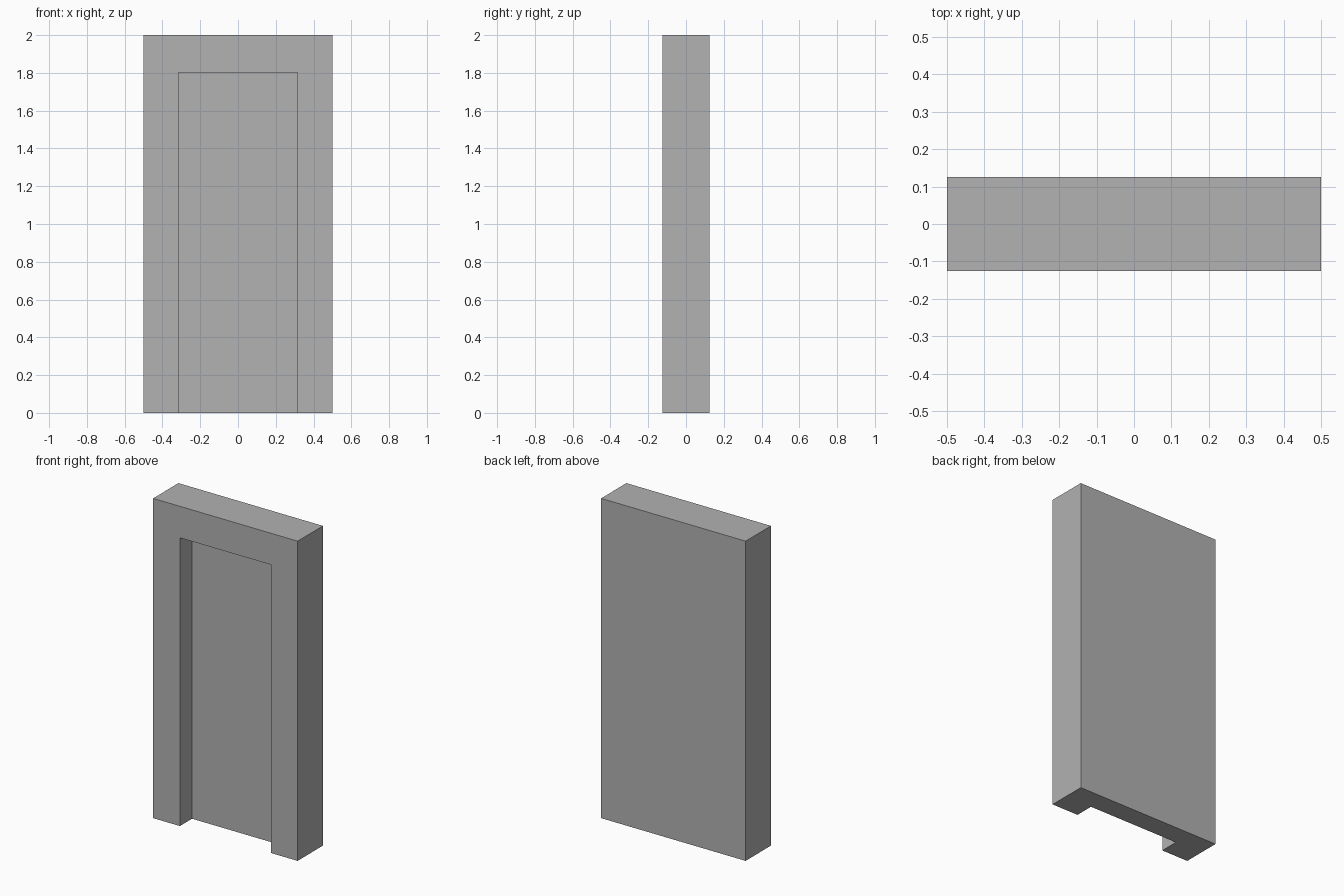
import bpy

if "Cube" in bpy.data.objects:
    bpy.data.objects.remove(bpy.data.objects["Cube"], do_unlink=True)

WIDTH, DEPTH, HEIGHT = 1.0, 0.25, 2.0
NICHE_WIDTH, NICHE_DEPTH, NICHE_HEIGHT = 0.63, 0.12, 1.803
MARGIN = 0.1  # cutter overshoot past the front and the floor


def box(name, low, high):
    """Axis-aligned box between two corners."""
    centre = [(a + b) / 2 for a, b in zip(low, high)]
    bpy.ops.mesh.primitive_cube_add(size=1, location=centre)
    obj = bpy.context.object
    obj.name = obj.data.name = name
    obj.scale = [b - a for a, b in zip(low, high)]
    bpy.ops.object.transform_apply(location=True, rotation=False, scale=True)
    return obj


# Plain grey material
grey = bpy.data.materials.new("plain_grey")
grey.use_nodes = True
colour = (0.445, 0.445, 0.445, 1)
grey.diffuse_color = colour
grey.node_tree.nodes["Principled BSDF"].inputs["Base Color"].default_value = colour

# Wall block
wall = box("doorway_wall", (-WIDTH / 2, -DEPTH / 2, 0), (WIDTH / 2, DEPTH / 2, HEIGHT))
wall.data.materials.append(grey)

# Door recess, open at the front and the floor
cutter = box("recess_cutter",
             (-NICHE_WIDTH / 2, -DEPTH / 2 - MARGIN, -MARGIN),
             (NICHE_WIDTH / 2, -DEPTH / 2 + NICHE_DEPTH, NICHE_HEIGHT))
cutter.data.materials.append(grey)
cutter.hide_render = True

cut = wall.modifiers.new("door_recess", "BOOLEAN")
cut.operation = "DIFFERENCE"
cut.solver = "EXACT"
cut.object = cutter
bpy.context.view_layer.objects.active = wall
bpy.ops.object.modifier_apply(modifier=cut.name)
bpy.data.objects.remove(cutter, do_unlink=True)
